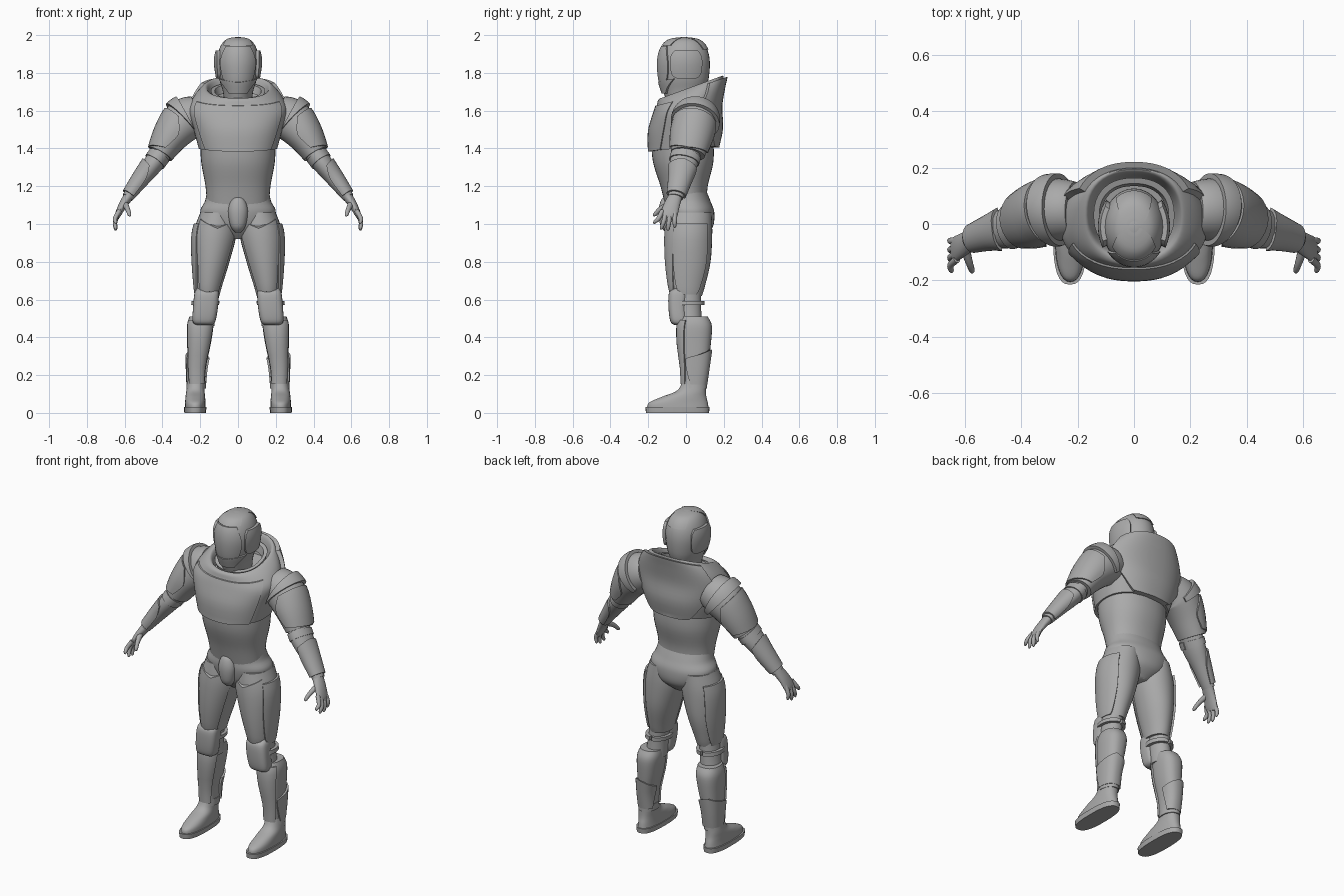
import bpy, bmesh, math
from mathutils import Vector

cube = bpy.data.objects.get("Cube")
if cube:
    bpy.data.objects.remove(cube, do_unlink=True)

grey = bpy.data.materials.new("armour_grey")
grey.use_nodes = True
grey.diffuse_color = (.4, .4, .4, 1)
grey.node_tree.nodes["Principled BSDF"].inputs["Base Color"].default_value = grey.diffuse_color


class Surface:
    """Smooth tube through rows of (x, y, z, radius_a, radius_b, tilt)."""

    def __init__(self, rows, flat=True, power=2):
        self.rows = [tuple(row) + (0,) * (6 - len(row)) for row in rows]
        self.flat = flat
        self.power = power
        self.last = len(rows) - 1

    def row(self, u):
        i = min(max(math.floor(u), 0), self.last - 1)
        t = u - i
        a, b, c, d = [self.rows[min(max(k, 0), self.last)] for k in range(i - 1, i + 3)]
        blend = []
        for p, q, r, s in zip(a, b, c, d):
            m, n = (r - p) / 2, (s - q) / 2
            blend.append(q + m * t + (3 * (r - q) - 2 * m - n) * t * t
                         + (2 * (q - r) + m + n) * t ** 3)
        return blend

    def point(self, u, angle, lift=0):
        x, y, z, ra, rb, tilt = self.row(u)
        up, side = Vector((0, 0, 1)), Vector((0, 1, 0))
        if not self.flat:
            ahead, behind = self.row(min(u + .1, self.last)), self.row(max(u - .1, 0))
            up = (Vector(ahead[:3]) - Vector(behind[:3])).normalized()
            side = (side - up * up.y).normalized()
        c, s = math.cos(angle), math.sin(angle)
        bulge = 2 / self.power
        ca = math.copysign(abs(c) ** bulge, c) * (ra + lift)
        sb = math.copysign(abs(s) ** bulge, s) * (rb + lift)
        spot = Vector((x, y, z)) + side.cross(up) * ca + side * sb
        spot.z += tilt * sb
        return spot


def skin(name, rings, mirror_x=1):
    """Join closed rings into a capped solid."""
    bm = bmesh.new()
    loops = [[bm.verts.new((p.x * mirror_x, p.y, p.z)) for p in ring] for ring in rings]
    count = len(loops[0])
    for low, high in zip(loops, loops[1:]):
        for i in range(count):
            j = (i + 1) % count
            bm.faces.new((low[i], low[j], high[j], high[i]))
    bm.faces.new(loops[0])
    bm.faces.new(loops[-1])
    bmesh.ops.recalc_face_normals(bm, faces=bm.faces)
    mesh = bpy.data.meshes.new(name)
    bm.to_mesh(mesh)
    bm.free()
    obj = bpy.data.objects.new(name, mesh)
    bpy.context.collection.objects.link(obj)
    mesh.materials.append(grey)
    bpy.ops.object.select_all(action="DESELECT")
    obj.select_set(True)
    bpy.context.view_layer.objects.active = obj
    bpy.ops.object.shade_smooth_by_angle(angle=math.radians(40))


def place(name, rings, paired):
    if paired:
        skin("left_" + name, rings)
        skin("right_" + name, rings, -1)
    else:
        skin(name, rings)


def tube(name, surface, paired=False, sides=32, steps=5):
    total = surface.last * steps
    rings = [[surface.point(k / steps, math.tau * i / sides) for i in range(sides)]
             for k in range(total + 1)]
    place(name, rings, paired)


def plate(name, surface, outline, facing, lift=.01, paired=False, depth=.025, steps=16):
    """Raised panel; outline rows are (u, half angle in degrees, edge slant)."""
    shape = Surface([(u, half, slant, 0, 0) for u, half, slant in outline])
    rings = []
    for k in range(shape.last * 4 + 1):
        u, half, slant = shape.row(k / 4)[:3]
        outer, inner = [], []
        for i in range(steps + 1):
            s = 2 * i / steps - 1
            angle = math.radians(facing + half * s)
            outer.append(surface.point(u + slant * abs(s), angle, lift))
            inner.append(surface.point(u + slant * abs(s), angle, lift - depth))
        rings.append(outer + inner[::-1])
    place(name, rings, paired)


# Helmet with visor, crest, side pads and jaw guard
helmet = Surface([(0, 0, 1.62, .07, .09), (0, -.01, 1.7, .08, .11), (0, -.01, 1.77, .1, .13),
                  (0, -.01, 1.86, .112, .136), (0, -.01, 1.93, .098, .12),
                  (0, -.01, 1.975, .065, .08), (0, -.01, 1.99, .01, .01)])
tube("helmet", helmet)
plate("visor", helmet, [(1.2, 30, .5), (2, 48, 0), (3, 52, 0), (4.2, 40, 0)], -90, .008)
plate("helmet_crest", helmet, [(4.3, 52, 0), (5, 62, 0), (5.8, 80, 0)], -90, .008)
plate("rear_crest", helmet, [(3.9, 36, 0), (5, 50, 0), (5.8, 80, 0)], 90, .006)
plate("ear_pad", helmet, [(2, 20, 0), (2.3, 32, 0), (3.3, 34, 0), (3.8, 26, 0)], 5, .016, True)
plate("jaw_guard", helmet, [(.9, 34, 0), (1.4, 58, .3), (1.7, 68, .3)], -90, .012)

# Torso: soft waist, hard chest shell with an open tilted collar
waist = Surface([(0, 0, 1.1, .165, .11), (0, -.01, 1.2, .172, .125),
                 (0, -.015, 1.33, .195, .16), (0, -.02, 1.46, .2, .165)], power=2.2)
tube("waist", waist, sides=40)
chest = Surface([(0, -.02, 1.4, .208, .175, .06), (0, -.01, 1.5, .235, .185, .05),
                 (0, 0, 1.6, .262, .17, .1), (0, .015, 1.67, .235, .17, .25),
                 (0, .027, 1.72, .185, .172, .35), (0, .03, 1.715, .16, .15, .35),
                 (0, .03, 1.64, .14, .13, .2)], power=2.3)
tube("chest_shell", chest, sides=48)
plate("chest_plate", chest, [(-.2, 52, .2), (1, 58, 0), (2, 58, 0), (3, 64, 0)], -90, .007)
plate("back_plate", chest, [(-.3, 30, .3), (1, 50, 0), (2, 66, 0), (3, 62, 0), (3.8, 62, 0)],
      90, .022, depth=.04)
plate("inner_collar", chest, [(5.2, 175, 0), (5.6, 175, 0)], 90, -.012, depth=.02, steps=40)

# Hips and groin guard
hips = Surface([(0, .02, .92, .05, .06), (0, .025, .98, .15, .115), (0, .02, 1.06, .2, .13),
                (0, .01, 1.12, .175, .12), (0, 0, 1.17, .165, .11)], power=2.2)
tube("hips", hips, sides=40)
tube("groin_guard", Surface([(0, -.09, .955, .015, .015), (0, -.1, .99, .04, .035),
                             (0, -.105, 1.07, .052, .04), (0, -.1, 1.13, .035, .03),
                             (0, -.09, 1.15, .01, .01)]))

# Arms
upper = Surface([(.21, .05, 1.58, .1, .1), (.28, .05, 1.55, .115, .112),
                 (.35, .03, 1.47, .095, .108), (.41, .01, 1.37, .068, .09)], flat=False)
tube("upper_arm", upper, True)
plate("shoulder_rim", upper, [(.8, 125, 0), (1.15, 125, 0)], 180, .018, True, steps=30)
plate("arm_shell", upper, [(1.3, 70, 0), (2, 105, 0), (3, 95, -.3)], 180, .009, True)
forearm = Surface([(.37, .02, 1.43, .055, .07), (.44, -.01, 1.33, .054, .075),
                   (.51, -.03, 1.24, .044, .056), (.585, -.055, 1.14, .03, .04)], flat=False)
tube("forearm", forearm, True)
plate("elbow_band", forearm, [(.7, 170, 0), (1, 170, 0)], 180, .006, True, steps=30)
plate("forearm_guard", forearm, [(1.2, 80, .2), (2, 110, 0), (2.8, 120, 0)], 180, .01, True)

# Hands: palm, four fingers, thumb
tube("palm", Surface([(.57, -.05, 1.16, .028, .035), (.61, -.075, 1.1, .022, .042),
                      (.635, -.09, 1.05, .016, .045), (.64, -.095, 1.03, .01, .035)],
                     flat=False), True, sides=20)
digits = {"index": (-.125, -.165, 1.0), "middle": (-.105, -.13, .97),
          "ring": (-.085, -.095, .965), "little": (-.06, -.06, .98)}
for label, (base, tip, low) in digits.items():
    tube(label + "_finger", Surface([
        (.628, base, 1.07, .013, .013), (.65, (base + tip) / 2, (low + 1.06) / 2, .012, .012),
        (.648, tip, low + .01, .009, .009), (.647, tip, low, .003, .003)], flat=False), True, sides=12)
tube("thumb", Surface([(.6, -.085, 1.11, .018, .018), (.585, -.135, 1.08, .013, .013),
                       (.575, -.165, 1.05, .01, .01), (.575, -.17, 1.04, .003, .003)],
                      flat=False), True, sides=12)

# Legs
thigh = Surface([(.158, .005, .62, .06, .08), (.155, .005, .67, .07, .095),
                 (.14, .012, .8, .095, .118), (.122, .015, .95, .114, .124),
                 (.11, .02, 1.06, .09, .115)])
tube("thigh", thigh, True)
plate("thigh_guard", thigh, [(.2, 28, 0), (1, 38, 0), (2, 44, 0), (3.4, 42, 0)], 5, .011, True)
plate("thigh_front_plate", thigh, [(.6, 45, -.3), (2, 52, 0), (3.2, 60, .4)], -95, .006, True)
knee = Surface([(.185, .02, .46, .06, .065), (.175, .01, .56, .056, .07),
                (.165, .005, .66, .058, .075)])
tube("knee_joint", knee, True)
plate("knee_strap", knee, [(1.1, 175, 0), (1.3, 175, 0)], -90, .018, True, steps=40)
tube("knee_pad", Surface([(.18, -.03, .465, .04, .03), (.18, -.038, .485, .06, .045),
                          (.172, -.045, .56, .066, .048), (.166, -.04, .635, .064, .05),
                          (.165, -.03, .66, .05, .03)], power=3.2), True)
shin = Surface([(.218, .04, .14, .044, .06), (.218, .045, .24, .048, .07),
                (.207, .045, .36, .062, .086), (.2, .047, .46, .07, .09),
                (.195, .045, .51, .062, .07)], power=2.4)
tube("shin", shin, True)
plate("shin_guard", shin, [(.2, 48, 0), (2, 55, 0), (3.5, 60, 0)], -90, .008, True)
plate("calf_guard", shin, [(.15, 80, 0), (1, 100, 0), (1.8, 100, -.4)], 70, .011, True)

# Boots
tube("boot", Surface([(.226, -.043, .025, .055, .163), (.226, -.04, .055, .054, .155),
                      (.226, -.01, .085, .052, .118), (.225, .03, .12, .048, .075),
                      (.22, .045, .18, .044, .06)], power=2.3), True)
tube("sole", Surface([(.227, -.045, 0, .057, .167), (.227, -.045, .03, .06, .17)],
                     power=2.6), True, steps=1)
boot_cuff = Surface([(.222, .042, .13, .052, .069), (.22, .045, .17, .05, .066)])
tube("boot_cuff", boot_cuff, True, steps=1)
